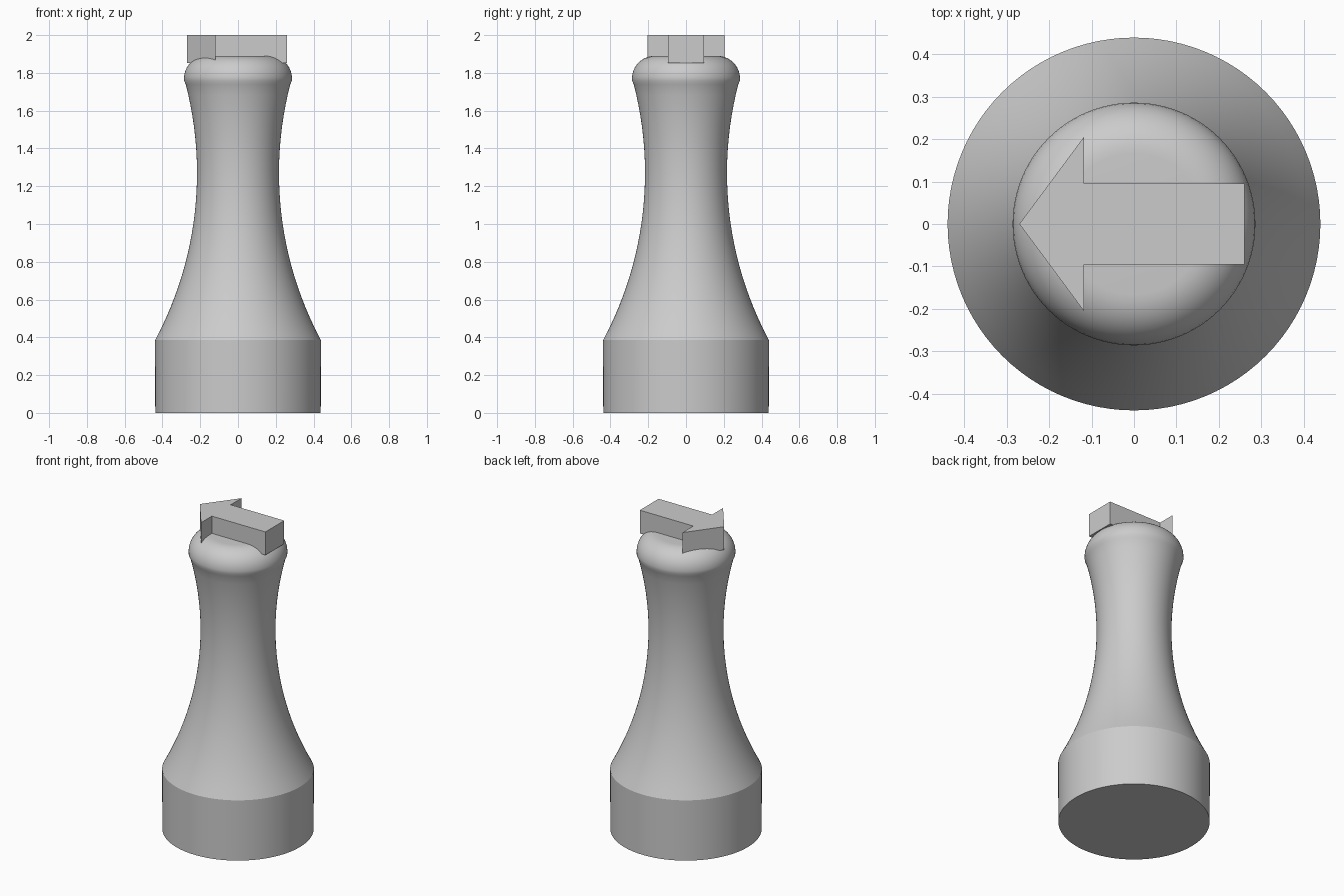
import bpy, bmesh, math

if "Cube" in bpy.data.objects:
    bpy.data.objects.remove(bpy.data.objects["Cube"])

grey = bpy.data.materials.new("plain_grey")
grey.diffuse_color = (0.6, 0.6, 0.6, 1)
grey.use_nodes = True
grey.node_tree.nodes["Principled BSDF"].inputs["Base Color"].default_value = grey.diffuse_color


def finish(bm, name):
    bmesh.ops.recalc_face_normals(bm, faces=bm.faces)
    mesh = bpy.data.meshes.new(name)
    bm.to_mesh(mesh)
    bm.free()
    mesh.materials.append(grey)
    ob = bpy.data.objects.new(name, mesh)
    bpy.context.collection.objects.link(ob)
    return ob


# Body profile: straight base, one concave arc, rounded lip, flat top
ARC_R, ARC_X, ARC_Z = 1.875, 2.092, 1.27
LIP_R, LIP_X, LIP_Z = 0.12, 0.166, 1.77
profile = [(0, 0), (0.438, 0)]
for i in range(25):
    z = 0.385 + (1.74 - 0.385) * i / 24
    profile.append((ARC_X - math.sqrt(ARC_R ** 2 - (z - ARC_Z) ** 2), z))
for i in range(1, 13):
    a = math.radians(-14.5 + 104.5 * i / 12)
    profile.append((LIP_X + LIP_R * math.cos(a), LIP_Z + LIP_R * math.sin(a)))
profile.append((0, LIP_Z + LIP_R))

bm = bmesh.new()
verts = [bm.verts.new((r, 0, z)) for r, z in profile]
edges = [bm.edges.new(pair) for pair in zip(verts, verts[1:])]
bmesh.ops.spin(bm, geom=verts + edges, cent=(0, 0, 0), axis=(0, 0, 1),
               angle=math.tau, steps=96)
bmesh.ops.remove_doubles(bm, verts=bm.verts, dist=0.0005)
body = finish(bm, "turned_body")
bpy.context.view_layer.objects.active = body
body.select_set(True)
bpy.ops.object.shade_smooth_by_angle(angle=math.radians(25))

# Arrow block sunk into the top, pointing to -x
half = [(-0.27, 0), (-0.118, -0.205), (-0.118, -0.095), (0.26, -0.095)]
outline = half + [(x, -y) for x, y in reversed(half[1:])]
bm = bmesh.new()
face = bm.faces.new([bm.verts.new((x, y, 1.852)) for x, y in outline])
ext = bmesh.ops.extrude_face_region(bm, geom=[face])
top = [v for v in ext["geom"] if isinstance(v, bmesh.types.BMVert)]
bmesh.ops.translate(bm, verts=top, vec=(0, 0, 2 - 1.852))
if face.is_valid is False or not any(
        all(abs(v.co.z - 1.852) < 1e-5 for v in f.verts) for f in bm.faces):
    bm.faces.new([v for v in bm.verts if v.co.z < 1.9])
finish(bm, "top_arrow")
